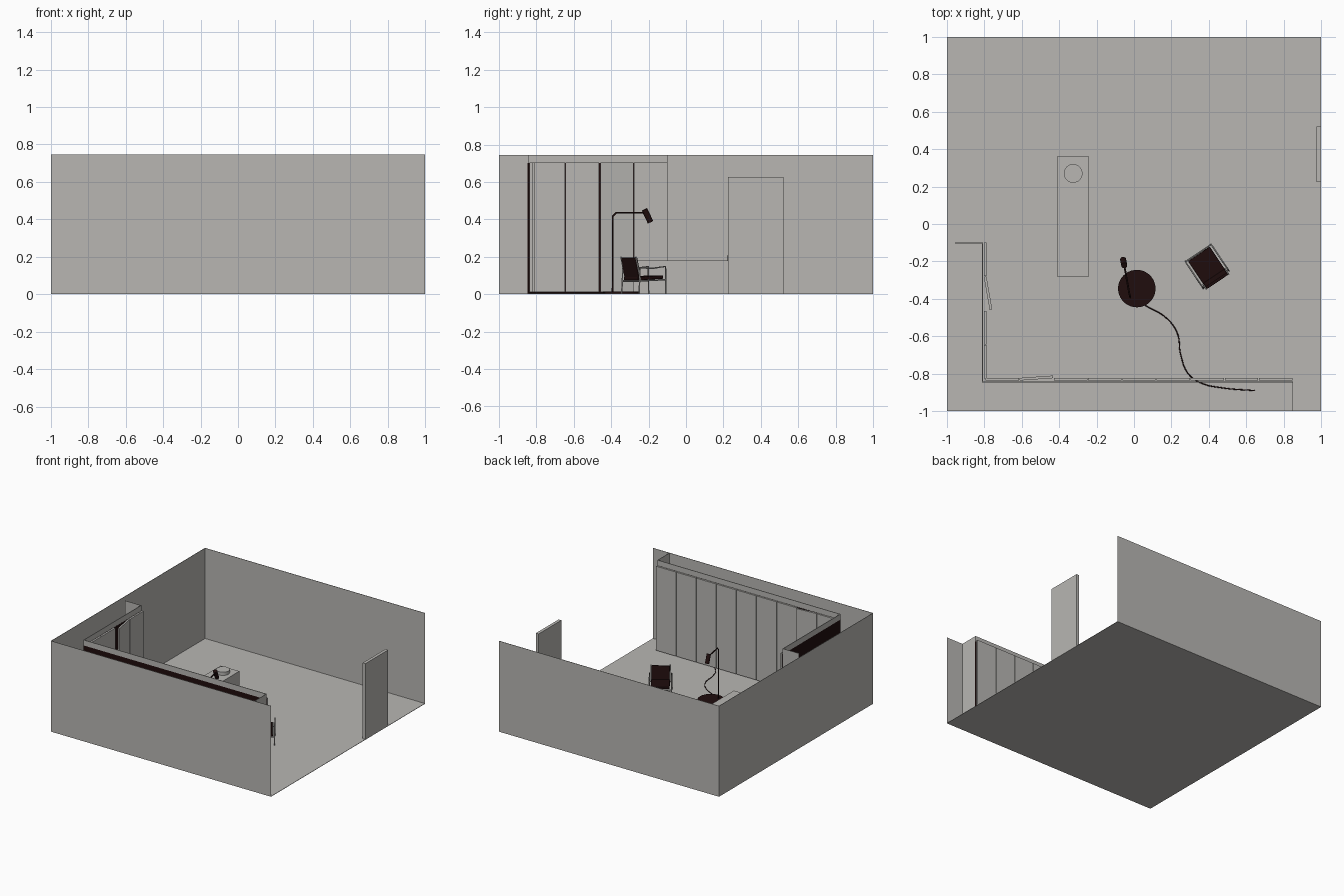
import bpy
from math import radians, sin, cos, atan2
from mathutils import Vector, Matrix

cube = bpy.data.objects.get("Cube")
if cube:
    bpy.data.objects.remove(cube, do_unlink=True)


def material(name, rgb):
    m = bpy.data.materials.new(name)
    m.use_nodes = True
    m.diffuse_color = (*rgb, 1)
    m.node_tree.nodes["Principled BSDF"].inputs["Base Color"].default_value = (*rgb, 1)
    return m


GREY = material("warm_grey", (0.48, 0.47, 0.45))
DARK = material("dark_brown", (0.014, 0.004, 0.004))


def box(name, low, high, mat=GREY, matrix=None):
    """Box between two corners, optionally moved by a matrix."""
    low, high = Vector(low), Vector(high)
    bpy.ops.mesh.primitive_cube_add(size=1)
    ob = bpy.context.object
    ob.name = name
    place = Matrix.Translation((low + high) / 2) @ Matrix.Diagonal((*(high - low), 1))
    ob.data.transform((matrix or Matrix()) @ place)
    ob.data.materials.append(mat)
    return ob


def cylinder(name, start, end, radius, mat, sides=32):
    start, end = Vector(start), Vector(end)
    axis = end - start
    bpy.ops.mesh.primitive_cylinder_add(vertices=sides, radius=radius, depth=axis.length)
    ob = bpy.context.object
    ob.name = name
    ob.data.transform(Matrix.Translation((start + end) / 2)
                      @ axis.to_track_quat('Z', 'Y').to_matrix().to_4x4())
    ob.data.materials.append(mat)
    bpy.ops.object.shade_smooth_by_angle()
    return ob


def tube(name, points, radius, mat, curved=False, matrix=None):
    """Round rod along a path."""
    cu = bpy.data.curves.new(name, 'CURVE')
    cu.dimensions = '3D'
    cu.bevel_depth = radius
    cu.bevel_resolution = 2
    cu.use_fill_caps = True
    matrix = matrix or Matrix()
    sp = cu.splines.new('BEZIER')
    sp.bezier_points.add(len(points) - 1)
    for bp, p in zip(sp.bezier_points, points):
        bp.co = matrix @ Vector(p)
        bp.handle_left_type = bp.handle_right_type = 'AUTO' if curved else 'VECTOR'
    sp.resolution_u = 8 if curved else 1
    cu.materials.append(mat)
    ob = bpy.data.objects.new(name, cu)
    bpy.context.collection.objects.link(ob)
    return ob


# Room shell, open on one side
H, T = 0.745, 0.003
box("floor", (-1, -1, 0), (1, 1, T))
box("front_wall", (-1, -1, 0), (1, -1 + T, H))
box("back_wall", (-1, 1 - T, 0), (1, 1, H))
box("side_wall", (-1, -1, 0), (-1 + T, 1, H))
box("entrance_door", (0.975, 0.225, 0), (1, 0.52, 0.625))

# Wardrobe partition: headers, dark backing and end walls
TOP = 0.70
box("long_header", (-0.812, -0.847, TOP), (0.85, -0.842, H))
box("short_header", (-0.812, -0.847, TOP), (-0.807, -0.1, H))
box("long_backing", (-0.812, -0.847, T), (0.85, -0.84, TOP), DARK)
box("short_backing", (-0.812, -0.84, T), (-0.806, -0.1, TOP), DARK)
box("long_end_wall", (0.847, -1, 0), (0.85, -0.847, H))
box("short_end_wall", (-0.955, -0.103, 0), (-0.812, -0.1, H))

# Wardrobe doors, one on each run left ajar
STEP, GAP, THICK = 0.1825, 0.004, 0.014


def wardrobe_door(name, hinge, angle):
    m = Matrix.Translation(hinge) @ Matrix.Rotation(angle, 4, 'Z')
    box(name, (0, 0, 0.012), (STEP - GAP, THICK, TOP + 0.003), GREY, m)


for i in range(9):
    x = 0.85 - (i + 1) * STEP
    wardrobe_door(f"long_door_{i + 1}", (x, -0.836, 0), radians(4) if i == 7 else 0)
for i in range(4):
    y = -0.1 - i * STEP
    m = Matrix.Translation((-0.802, y, 0)) @ Matrix.Rotation(radians(10) if i == 1 else 0, 4, 'Z')
    box(f"short_door_{i + 1}", (0, -STEP + GAP, 0.012), (THICK, 0, TOP + 0.003), GREY, m)

# Low bench with a round cushion
box("bench", (-0.41, -0.28, 0), (-0.24, 0.36, 0.18))
cylinder("round_cushion", (-0.325, 0.27, 0.18), (-0.325, 0.27, 0.207), 0.05, GREY)

# Floor lamp with cable
cylinder("lamp_base", (0.015, -0.345, T), (0.015, -0.345, 0.013), 0.1, DARK, 48)
tube("lamp_pole", [(-0.02, -0.392, 0.01), (-0.02, -0.392, 0.415),
                   (-0.025, -0.372, 0.435), (-0.053, -0.215, 0.435)], 0.005, DARK)
cylinder("lamp_head", (-0.052, -0.222, 0.453), (-0.058, -0.19, 0.385), 0.016, DARK, 24)
cable = [(0.06, -0.435), (0.17, -0.5), (0.23, -0.58), (0.25, -0.7),
         (0.29, -0.8), (0.36, -0.85), (0.47, -0.875), (0.645, -0.89)]
tube("lamp_cable", [(x, y, 0.006) for x, y in cable], 0.003, DARK, True)

# Armchair: grey rod frame with dark seat and backrest
CHAIR = Matrix.Translation((0.39, -0.225, 0)) @ Matrix.Rotation(radians(34), 4, 'Z')
for side, s in (("left", 1), ("right", -1)):
    x = 0.083 * s
    tube(f"{side}_chair_frame", [(x, 0.086, T), (x, 0.084, 0.148), (x, 0, 0.138),
                                 (x, -0.08, 0.14), (x, -0.087, T)], 0.004, GREY, False, CHAIR)
    tube(f"{side}_seat_rail", [(x, 0.084, 0.078), (x, -0.084, 0.07)], 0.004, GREY, False, CHAIR)
    tube(f"{side}_back_rail", [(x * 0.86, -0.068, 0.07), (x * 0.86, -0.1, 0.2)],
         0.004, GREY, False, CHAIR)
for name, y, z in (("front", 0.084, 0.078), ("rear", -0.08, 0.07)):
    tube(f"{name}_cross_rail", [(-0.083, y, z), (0.083, y, z)], 0.004, GREY, False, CHAIR)
tilt = Matrix.Rotation(radians(3), 4, 'X')
seat = box("chair_seat", (-0.07, -0.08, 0.078), (0.07, 0.083, 0.096), DARK, CHAIR @ tilt)
lean = Matrix.Translation((0, -0.068, 0.08)) @ Matrix.Rotation(radians(12), 4, 'X')
back = box("chair_backrest", (-0.068, -0.01, 0), (0.068, 0.006, 0.118), DARK, CHAIR @ lean)
for ob in (seat, back):
    bevel = ob.modifiers.new("soft_edge", 'BEVEL')
    bevel.width, bevel.segments = 0.004, 2
